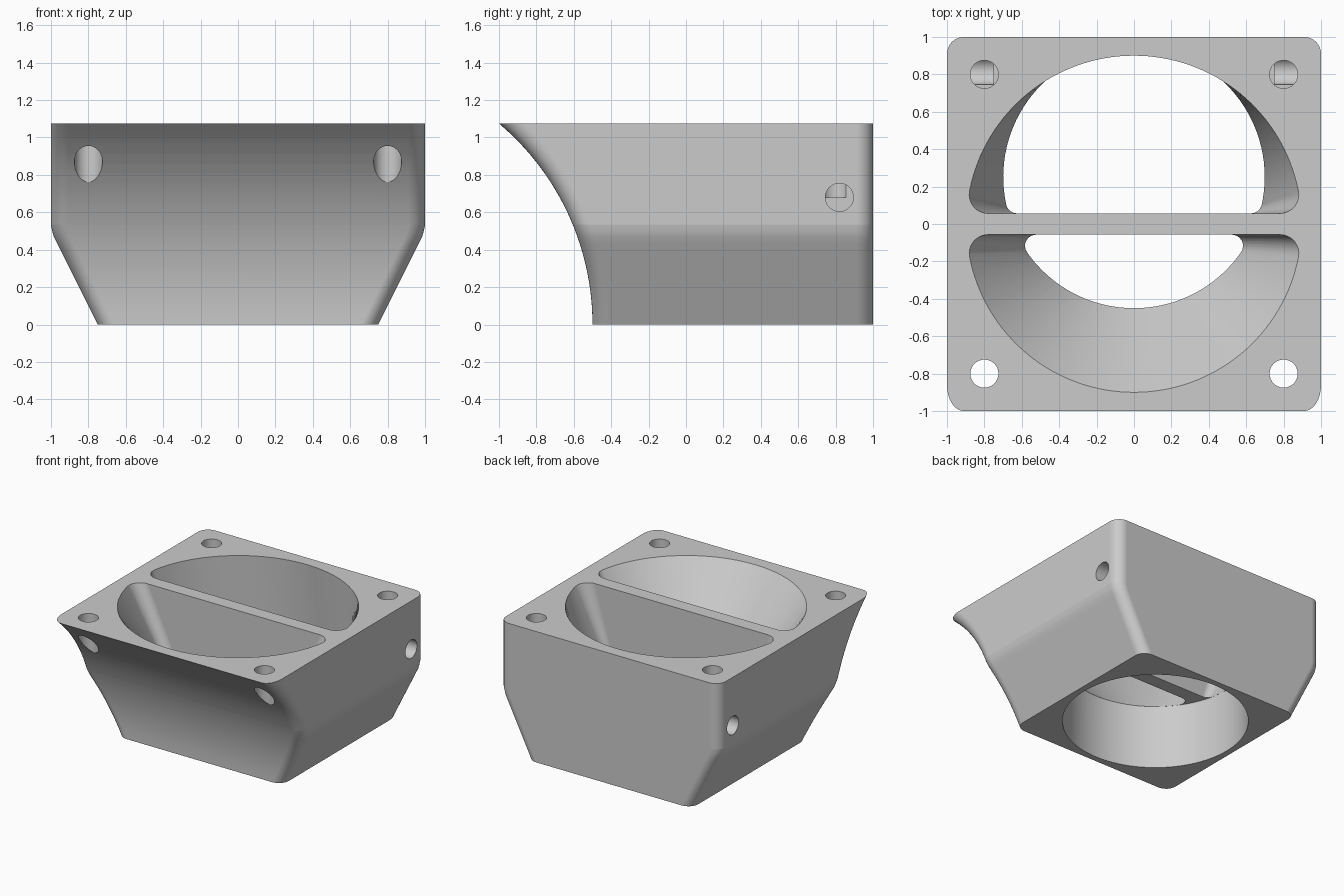
import bpy, bmesh, math
from math import sin, cos, pi, sqrt, radians

if "Cube" in bpy.data.objects:
    bpy.data.objects.remove(bpy.data.objects["Cube"], do_unlink=True)

HEIGHT = 1.075      # top of the block
KINK = 0.5          # where the sides start to taper
SPLIT = 0.53        # where the round duct divides in two
ARC = 1.4056        # radius of the concave front

grey = bpy.data.materials.new("plain grey")
grey.use_nodes = True
grey.diffuse_color = (0.6, 0.6, 0.6, 1)
grey.node_tree.nodes["Principled BSDF"].inputs["Base Color"].default_value = (0.6, 0.6, 0.6, 1)


def loft(name, sections):
    """Closed solid through rings that share a point count."""
    bm = bmesh.new()
    rings = [[bm.verts.new(p) for p in s] for s in sections]
    n = len(rings[0])
    for low, high in zip(rings, rings[1:]):
        for i in range(n):
            j = (i + 1) % n
            bm.faces.new((low[i], low[j], high[j], high[i]))
    bm.faces.new(rings[0][::-1])
    bm.faces.new(rings[-1])
    bmesh.ops.recalc_face_normals(bm, faces=bm.faces)
    mesh = bpy.data.meshes.new(name)
    bm.to_mesh(mesh)
    bm.free()
    mesh.materials.append(grey)
    obj = bpy.data.objects.new(name, mesh)
    bpy.context.collection.objects.link(obj)
    return obj


def cylinder(name, start, axis, length, radius, sides):
    """Straight round cutter along x or z."""
    def ring(d):
        out = []
        for i in range(sides):
            a = 2 * pi * (i + 0.5) / sides
            u, v = radius * cos(a), radius * sin(a)
            x, y, z = start
            out.append((x + d, y + u, z + v) if axis == "x" else (x + u, y + v, z + d))
        return out
    return loft(name, [ring(0), ring(length)])


def body_section(z):
    """Rounded outline of the block at one height."""
    width = min(1, 0.75 + 0.5 * z)
    if abs(z - KINK) < 0.001:
        width -= 0.007
    root = sqrt(ARC ** 2 - z ** 2)
    front = -0.5 - (ARC - root)
    r = 0.09
    stretch = r * ARC / root        # fillet follows the slope of the front
    corners = [(1, 1, r, 0), (-1, 1, r, 90), (-1, -1, stretch, 180), (1, -1, stretch, 270)]
    points = []
    for sx, sy, ry, turn in corners:
        cy = 1 - ry if sy > 0 else front + ry
        for k in range(9):
            a = radians(turn + 90 * k / 8)
            points.append((sx * (width - r) + r * cos(a), cy + ry * sin(a), z))
    return points


def duct_section(z, side):
    """Half disc with rounded ends, on one side of the divider."""
    t = (z - SPLIT) / (HEIGHT - SPLIT)
    cy = side * 0.25 * (1 - t)
    r = 0.7 + 0.2 * t
    f = 0.06 + 0.04 * t
    dy = 0.057 + f - cy
    cx = sqrt((r - f) ** 2 - dy ** 2)
    tangent = math.atan2(dy, cx)
    half = []
    for k in range(9):
        a = -pi / 2 + (tangent + pi / 2) * k / 8
        half.append((cx + f * cos(a), cy + dy + f * sin(a)))
    for k in range(1, 33):
        a = tangent + (pi / 2 - tangent) * k / 32
        half.append((r * cos(a), cy + r * sin(a)))
    outline = half + [(-x, y) for x, y in half[-2::-1]]
    return [(x, side * y, z) for x, y in outline]


# Main block
levels = sorted({HEIGHT * i / 20 for i in range(21)} | {KINK - 0.03, KINK, KINK + 0.03})
levels = [z for z in levels if abs(z - KINK) > 0.035 or z in (KINK - 0.03, KINK, KINK + 0.03)]
block = loft("duct_block", [body_section(z) for z in levels])

# Round lower duct and its two flared upper branches
cutters = [cylinder("lower_duct_cutter", (0, 0.25, -0.1), "z", SPLIT + 0.1, 0.7, 128)]
for side, label in ((1, "back"), (-1, "front")):
    cutters.append(loft(label + "_branch_cutter",
                        [duct_section(z, side) for z in (SPLIT - 0.01, HEIGHT + 0.03)]))

# Screw holes, with side pockets meeting the back pair
for sx, label in ((1, "left"), (-1, "right")):
    cutters.append(cylinder(label + "_front_screw_cutter", (0.8 * sx, -0.8, 0.55), "z", 0.7, 0.075, 40))
    cutters.append(cylinder(label + "_back_screw_cutter", (0.8 * sx, 0.8, 0.68), "z", 0.6, 0.075, 40))
    cutters.append(cylinder(label + "_side_pocket_cutter", (0.75 * sx, 0.82, 0.68), "x", 0.4 * sx, 0.075, 40))

bpy.context.view_layer.objects.active = block
block.select_set(True)
for cutter in cutters:
    cutter.hide_render = True
    mod = block.modifiers.new(cutter.name, "BOOLEAN")
    mod.operation = "DIFFERENCE"
    mod.solver = "EXACT"
    mod.object = cutter
    bpy.ops.object.modifier_apply(modifier=mod.name)
for cutter in cutters:
    bpy.data.objects.remove(cutter, do_unlink=True)

# Smooth curves, crisp rims, flat panels
bpy.ops.object.shade_smooth_by_angle(angle=radians(30))
weighted = block.modifiers.new("even_shading", "WEIGHTED_NORMAL")
weighted.keep_sharp = True
